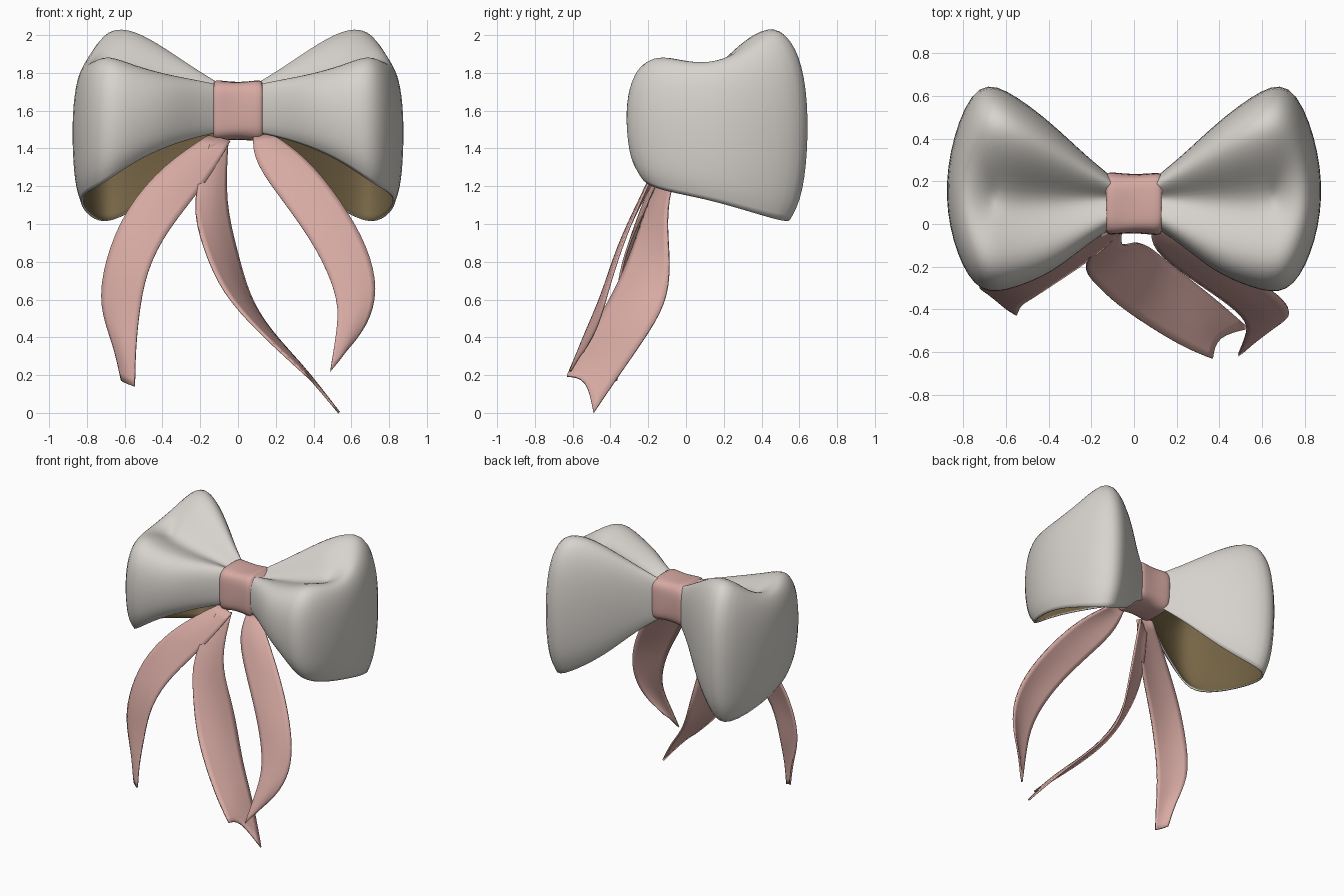
import bpy, bmesh, math
from mathutils import Vector

if "Cube" in bpy.data.objects:
    bpy.data.objects.remove(bpy.data.objects["Cube"])


def mat(name, c):
    m = bpy.data.materials.new(name)
    m.diffuse_color = (*c, 1)
    m.use_nodes = True
    m.node_tree.nodes["Principled BSDF"].inputs["Base Color"].default_value = m.diffuse_color
    return m


WHITE = mat("ivory cloth", (0.68, 0.65, 0.61))
BROWN = mat("brown lining", (0.18, 0.13, 0.06))
PINK = mat("pink ribbon", (0.68, 0.40, 0.365))


def finish(name, verts, faces, mats, thick, levels=2):
    """Mesh -> merged -> subdivided -> thin cloth shell."""
    bm = bmesh.new()
    vs = [bm.verts.new(v) for v in verts]
    for f in faces:
        bm.faces.new([vs[i] for i in f])
    bmesh.ops.remove_doubles(bm, verts=bm.verts, dist=1e-4)
    for f in bm.faces:
        f.smooth = True
    me = bpy.data.meshes.new(name)
    bm.to_mesh(me)
    bm.free()
    for m in mats:
        me.materials.append(m)
    ob = bpy.data.objects.new(name, me)
    bpy.context.collection.objects.link(ob)
    sub = ob.modifiers.new("smooth", 'SUBSURF')
    sub.levels = sub.render_levels = levels
    sub.boundary_smooth = 'PRESERVE_CORNERS'
    if thick:
        so = ob.modifiers.new("cloth", 'SOLIDIFY')
        so.thickness = thick
        so.offset = -1
        so.material_offset = len(mats) - 1
    return ob


def grid_faces(nu, nv, flip=False):
    out = []
    for i in range(nu - 1):
        for j in range(nv - 1):
            q = [i * nv + j, (i + 1) * nv + j, (i + 1) * nv + j + 1, i * nv + j + 1]
            out.append(q[::-1] if flip else q)
    return out


# Puffy loops: U-shaped plan (x, y, top z, bottom z), open underneath, creased on top
PLAN = [(.08, 0, 1.74, 1.49), (.22, -.09, 1.77, 1.46), (.38, -.22, 1.80, 1.41),
        (.55, -.29, 1.85, 1.33), (.72, -.33, 1.91, 1.22), (.83, -.14, 1.88, 1.17),
        (.885, .12, 1.86, 1.13), (.85, .40, 1.92, 1.06), (.73, .68, 2.07, .99),
        (.55, .59, 2.06, 1.07), (.38, .46, 1.95, 1.19), (.22, .31, 1.83, 1.36),
        (.08, .2, 1.74, 1.46)]
# (height fraction, distance from the spine)
WALL = [(0, .84), (.12, .98), (.45, 1.04), (.75, 1.0), (.93, .86), (1.0, .64)]


def loop(name, s):
    verts = []
    for x, y, zt, zb in PLAN:
        sx, sy = min(x, .62), .12
        sz = 1.68 + .2 * (sx - .08)

        def put(f, z):
            verts.append((s * (sx + (x - sx) * f), sy + (y - sy) * f, z))
        for v, f in WALL:
            put(f, zb + (zt - zb) * v)
        put(.3, zt * .6 + sz * .4)      # roll over into the crease
        put(0, sz)
    finish(name, verts, grid_faces(len(PLAN), len(WALL) + 2, s < 0), [WHITE, BROWN], .012)


loop("right_loop", 1)
loop("left_loop", -1)

# Knot: rounded band, slightly waisted, with faint gathers
N = 24
XS = [-.13, -.125, -.06, 0, .06, .125, .13]
verts = []
for k, x in enumerate(XS):
    g = [.9, 1.03, .98, .96, .98, 1.03, .9][k]
    for i in range(N + 1):
        a = 2 * math.pi * (i % N) / N
        c, s = math.cos(a), math.sin(a)
        w = g + .012 * math.sin(5 * a + k)
        verts.append((x, .095 + .145 * w * math.copysign(abs(c) ** .5, c),
                      1.6 + .16 * w * math.copysign(abs(s) ** .5, s)))
faces = grid_faces(len(XS), N + 1, True)
faces += [list(range(N)), [6 * (N + 1) + i for i in range(N)][::-1]]
finish("knot", verts, faces, [PINK], 0, 1)


# Tails: ribbons given by left and right edge points
def tail(name, left, right, notch=None):
    verts = []
    n = len(left)
    for k in range(n):
        l, r = Vector(left[k]), Vector(right[k])
        mid = (l + r) / 2
        d = Vector(left[min(k + 1, n - 1)]) - Vector(left[max(k - 1, 0)])
        nrm = (r - l).cross(d).normalized()
        mid -= nrm * .025 * (1 if k % 2 else .4)      # soft lengthwise curl
        if notch and k == n - 1:
            mid = Vector(notch)
        verts += [l, mid, r]
    finish(name, verts, grid_faces(n, 3), [PINK], .012)


tail("left_tail",
     [(-.16, .0, 1.47), (-.39, -.14, 1.32), (-.60, -.24, 1.08), (-.71, -.28, .80),
      (-.74, -.30, .56), (-.66, -.34, .36), (-.62, -.37, .17)],
     [(-.04, -.02, 1.44), (-.17, -.15, 1.21), (-.37, -.28, .98), (-.49, -.36, .75),
      (-.53, -.38, .50), (-.545, -.42, .30), (-.55, -.43, .14)])
tail("middle_tail",
     [(-.15, -.05, 1.42), (-.25, -.21, 1.12), (-.18, -.28, .88), (-.08, -.38, .64),
      (.12, -.51, .43), (.26, -.59, .30), (.37, -.63, .20)],
     [(-.05, .0, 1.44), (-.07, -.12, 1.12), (.0, -.09, .85), (.06, -.09, .62),
      (.17, -.19, .44), (.36, -.33, .24), (.54, -.49, .005)],
     notch=(.385, -.525, .19))
tail("right_tail",
     [(.08, -.02, 1.46), (.08, -.12, 1.33), (.25, -.25, 1.11), (.42, -.36, .87),
      (.54, -.46, .60), (.52, -.54, .42), (.49, -.62, .22)],
     [(.18, .0, 1.48), (.36, -.14, 1.36), (.55, -.25, 1.12), (.69, -.35, .88),
      (.745, -.42, .65), (.69, -.47, .46), (.57, -.54, .32)])
